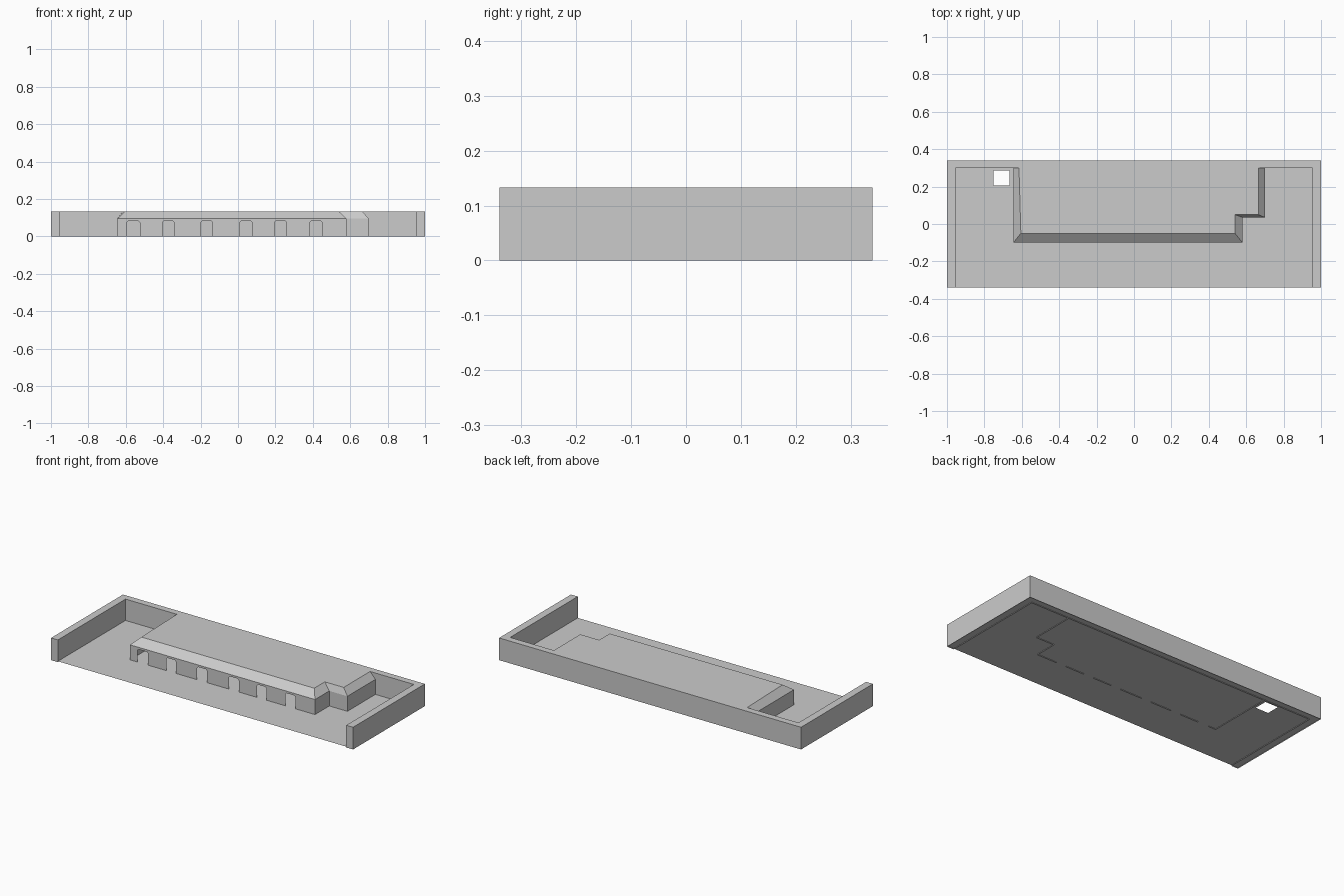
import bpy

if "Cube" in bpy.data.objects:
    bpy.data.objects.remove(bpy.data.objects["Cube"])

grey = bpy.data.materials.new("plain grey")
grey.diffuse_color = (0.6, 0.6, 0.6, 1)
grey.use_nodes = True
grey.node_tree.nodes["Principled BSDF"].inputs["Base Color"].default_value = grey.diffuse_color


def make(name, verts, faces):
    mesh = bpy.data.meshes.new(name)
    mesh.from_pydata(verts, [], faces)
    mesh.materials.append(grey)
    mesh.update()
    obj = bpy.data.objects.new(name, mesh)
    bpy.context.collection.objects.link(obj)
    return obj


def at(ring, z):
    return [(x, y, z) for x, y in ring]


X, Y, H = 1.0, 0.34, 0.133     # half width, half depth, wall height
IX, IY = 0.955, 0.30           # inner wall faces

# Floor sheet with a square opening near the back left corner
xs, ys, z = [-X, -0.75, -0.665, X], [-Y, 0.205, 0.285, Y], 0.005
verts = [(x, y, z) for y in ys for x in xs]
faces = [(j * 4 + i, j * 4 + i + 1, j * 4 + i + 5, j * 4 + i + 4)
         for j in range(3) for i in range(3) if (i, j) != (1, 1)]
make("floor", verts, faces)

# U-shaped surrounding wall, open underneath
u = [(-X, -Y), (-IX, -Y), (-IX, IY), (IX, IY), (IX, -Y), (X, -Y), (X, Y), (-X, Y)]
n = len(u)
sides = [(i, (i + 1) % n, (i + 1) % n + n, i + n) for i in range(n)]
tops = [(8, 9, 10, 15), (10, 11, 14, 15), (11, 12, 13, 14)]
make("surrounding_wall", at(u, 0) + at(u, H), sides + tops)

# Hollow building: upright walls, sloped eaves and a flat roof
EAVE = 0.095
low = [(-0.645, IY), (-0.645, -0.10), (0.58, -0.10), (0.58, 0.035), (0.70, 0.035), (0.70, IY)]
high = [(-0.615, IY), (-0.605, -0.05), (0.54, -0.05), (0.54, 0.05), (0.665, 0.05), (0.665, IY)]
n = len(low)
upright = [(i, i + 1, i + 1 + n, i + n) for i in range(n - 1) if i != 1]
make("building_walls", at(low, 0) + at(low, EAVE), upright)
slopes = [(i, i + 1, i + 1 + n, i + n) for i in range(n - 1)]
make("roof", at(low, EAVE) + at(high, H), slopes + [tuple(range(n, 2 * n))])

# Front wall sheet with six doorways notched into its lower edge
DOOR, C = 0.083, 0.008
outline = [(-0.645, 0)]
for a, b in [(-0.595, -0.525), (-0.405, -0.34), (-0.20, -0.135),
             (0.01, 0.075), (0.195, 0.26), (0.385, 0.45)]:
    outline += [(a, 0), (a, DOOR - C), (a + C, DOOR), (b - C, DOOR), (b, DOOR - C), (b, 0)]
outline += [(0.58, 0), (0.58, EAVE), (-0.645, EAVE)]
make("front_wall", [(x, -0.10, z) for x, z in outline], [tuple(range(len(outline)))])
